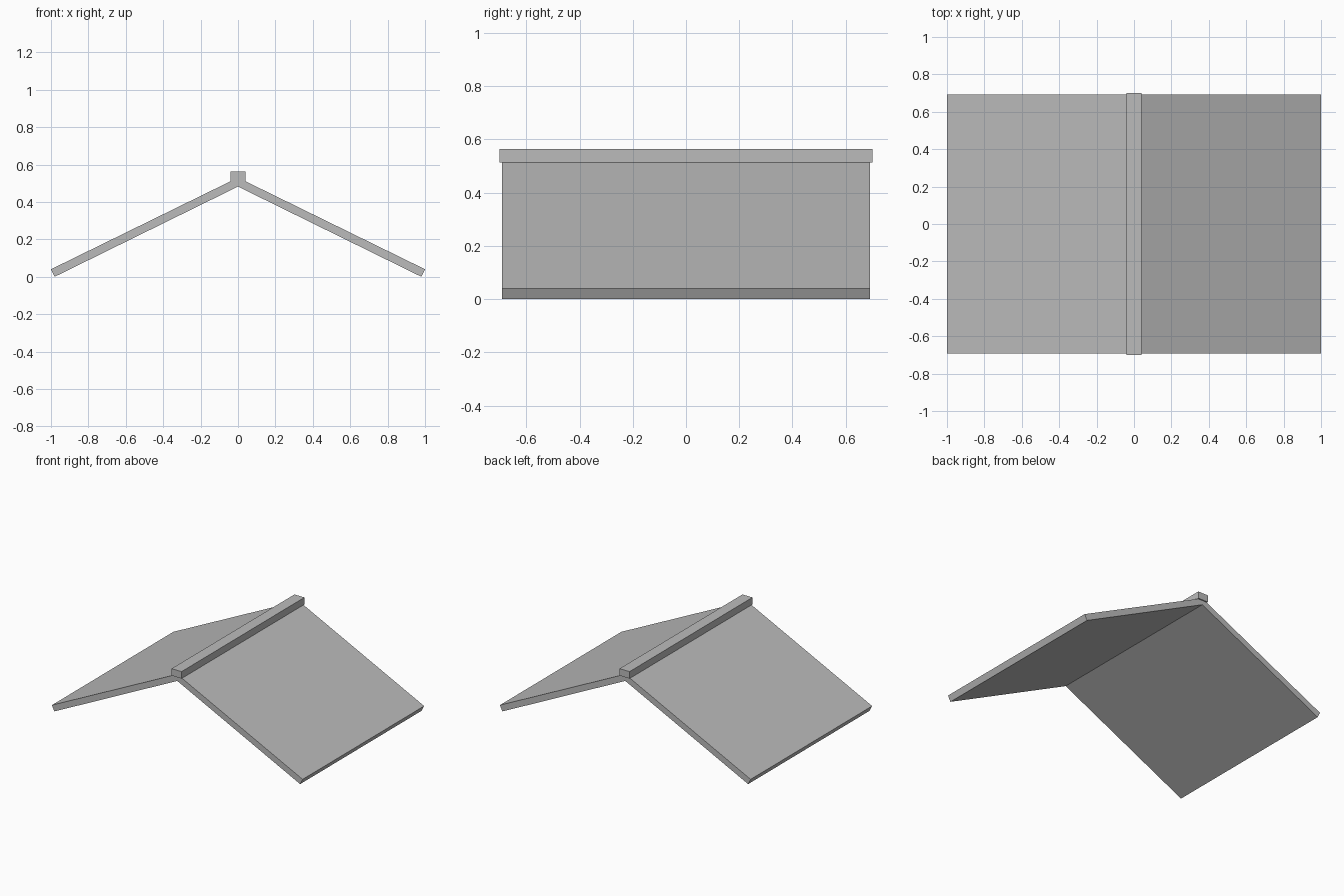
import bpy, bmesh

if "Cube" in bpy.data.objects:
    bpy.data.objects.remove(bpy.data.objects["Cube"])

# single flat colour
grey = bpy.data.materials.new("light_grey")
grey.diffuse_color = (0.5, 0.5, 0.5, 1)
grey.use_nodes = True
grey.node_tree.nodes["Principled BSDF"].inputs["Base Color"].default_value = grey.diffuse_color


def extrude_profile(name, profile, half_depth):
    """Closed prism from an (x, z) profile, running along y."""
    bm = bmesh.new()
    face = bm.faces.new([bm.verts.new((x, -half_depth, z)) for x, z in profile])
    ext = bmesh.ops.extrude_face_region(bm, geom=[face])
    verts = [v for v in ext["geom"] if isinstance(v, bmesh.types.BMVert)]
    bmesh.ops.translate(bm, verts=verts, vec=(0, 2 * half_depth, 0))
    bmesh.ops.recalc_face_normals(bm, faces=bm.faces)
    mesh = bpy.data.meshes.new(name)
    bm.to_mesh(mesh)
    bm.free()
    mesh.materials.append(grey)
    obj = bpy.data.objects.new(name, mesh)
    bpy.context.collection.objects.link(obj)
    return obj


# sloping roof panels, square-cut at the eaves and mitred under the ridge
for name, s in (("left_roof_panel", -1), ("right_roof_panel", 1)):
    extrude_profile(name, [(0, 0.482), (s * 0.98, 0), (s, 0.04), (0, 0.53)], 0.692)

# ridge cap along the top
extrude_profile("ridge_cap", [(-0.04, 0.513), (0.04, 0.513), (0.04, 0.563), (-0.04, 0.563)], 0.70)
